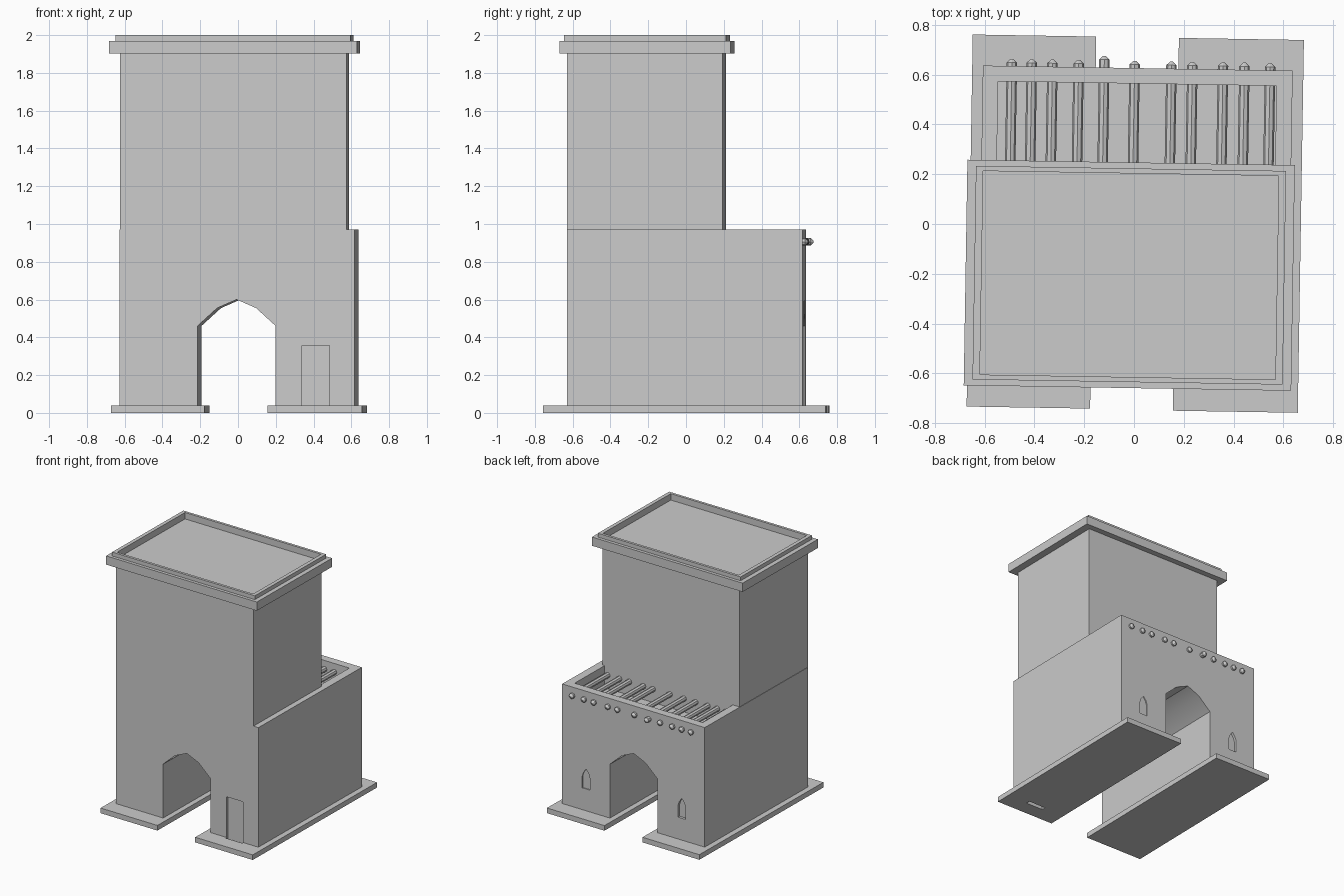
import bpy
import bmesh
from math import radians
from mathutils import Vector

TURN = -0.0165  # the whole building stands slightly turned

if "Cube" in bpy.data.objects:
    bpy.data.objects.remove(bpy.data.objects["Cube"], do_unlink=True)

plaster = bpy.data.materials.new("plain_grey_plaster")
plaster.use_nodes = True
plaster.diffuse_color = (0.6, 0.6, 0.6, 1)
plaster.node_tree.nodes["Principled BSDF"].inputs["Base Color"].default_value = (0.6, 0.6, 0.6, 1)


def finish(name, bm):
    bmesh.ops.recalc_face_normals(bm, faces=bm.faces)
    mesh = bpy.data.meshes.new(name)
    bm.to_mesh(mesh)
    bm.free()
    mesh.materials.append(plaster)
    obj = bpy.data.objects.new(name, mesh)
    obj.rotation_euler.z = TURN
    bpy.context.collection.objects.link(obj)
    return obj


def prism(name, outline, y0, y1):
    """Extrude an x-z outline along y."""
    bm = bmesh.new()
    face = bm.faces.new([bm.verts.new((x, y0, z)) for x, z in outline])
    out = bmesh.ops.extrude_face_region(bm, geom=[face])
    verts = [v for v in out["geom"] if isinstance(v, bmesh.types.BMVert)]
    bmesh.ops.translate(bm, verts=verts, vec=(0, y1 - y0, 0))
    return finish(name, bm)


def box(name, x0, x1, y0, y1, z0, z1):
    return prism(name, [(x0, z0), (x1, z0), (x1, z1), (x0, z1)], y0, y1)


def cut(target, cutter):
    cutter.hide_render = True
    mod = target.modifiers.new("cut", 'BOOLEAN')
    mod.operation = 'DIFFERENCE'
    mod.solver = 'EXACT'
    mod.object = cutter
    bpy.context.view_layer.objects.active = target
    bpy.ops.object.modifier_apply(modifier=mod.name)


# Foundation slabs on both sides of the passage
left_slab = box("left_foundation", 0.168, 0.67, -0.747, 0.75, 0, 0.04)
box("right_foundation", -0.66, -0.164, -0.744, 0.75, 0, 0.04)

# Lower storey with a pointed passage running through it
arch = [(-0.204, 0.46), (-0.1, 0.555), (0.003, 0.6), (0.106, 0.555), (0.21, 0.46)]
outline = [(-0.617, 0.03), (-0.204, 0.03)] + arch + [
    (0.21, 0.03), (0.627, 0.03), (0.627, 0.972), (-0.617, 0.972)]
lower = prism("lower_storey", outline, -0.62, 0.626)

# Deep terrace inside a three-sided parapet, door recess, pointed niches
door_cutter = box("door_cutter", 0.348, 0.495, -0.632, -0.6, -0.1, 0.357)
cutters = [door_cutter, box("terrace_cutter", -0.555, 0.563, -0.7, 0.564, 0.8, 1.2)]
for x, depth in ((-0.417, 0.02), (0.418, 0.008)):
    niche = [(x - 0.034, 0.21), (x + 0.034, 0.21), (x + 0.034, 0.3),
             (x + 0.022, 0.335), (x, 0.365), (x - 0.022, 0.335), (x - 0.034, 0.3)]
    cutters.append(prism("niche_cutter", niche, 0.626 - depth, 0.7))
cut(left_slab, door_cutter)
for c in cutters:
    cut(lower, c)
    bpy.data.objects.remove(c, do_unlink=True)
bpy.ops.object.select_all(action='DESELECT')
lower.select_set(True)
bpy.context.view_layer.objects.active = lower
bpy.ops.object.shade_smooth_by_angle(angle=radians(30))

# Upper storey, standing on the terrace floor
box("upper_storey", -0.614, 0.584, -0.6215, 0.202, 0.8, 1.93)

# Stepped cornice: slab, raised rim with upright sides, sunken roof
bm = bmesh.new()
bmesh.ops.create_cube(bm, size=1)
centre = Vector((-0.0155, -0.206, 1.936))
for v in bm.verts:
    v.co = centre + Vector((v.co.x * 1.315, v.co.y * 0.906, v.co.z * 0.068))
roof = max(bm.faces, key=lambda f: f.calc_center_median().z)
for shrink, rise in ((0.947, 0), (1, 0.03), (0.953, 0), (1, -0.05)):
    roof = bmesh.ops.extrude_discrete_faces(bm, faces=[roof])["faces"][0]
    for v in roof.verts:
        v.co.x = centre.x + (v.co.x - centre.x) * shrink
        v.co.y = centre.y + (v.co.y - centre.y) * shrink
        v.co.z += rise
finish("stepped_cornice", bm)

# Roof beams crossing the terrace, with blunt points poking out of the back wall
for i, x in enumerate((-0.501, -0.421, -0.338, -0.233, -0.13, -0.008,
                       0.14, 0.224, 0.347, 0.433, 0.536)):
    tip = 0.673 if i == 4 else 0.655
    bm = bmesh.new()
    ring = bmesh.ops.create_circle(bm, cap_ends=True, radius=0.021, segments=8)["verts"]
    for v in ring:
        v.co = Vector((x + v.co.x, 0.15, 0.906 + v.co.y))
    cap = bm.faces[:][0]
    for y, scale in ((tip - 0.015, 1), (tip, 0.25)):
        cap = bmesh.ops.extrude_discrete_faces(bm, faces=[cap])["faces"][0]
        for v in cap.verts:
            v.co = Vector((x + (v.co.x - x) * scale, y, 0.906 + (v.co.z - 0.906) * scale))
    finish(f"beam_{i + 1}", bm)
